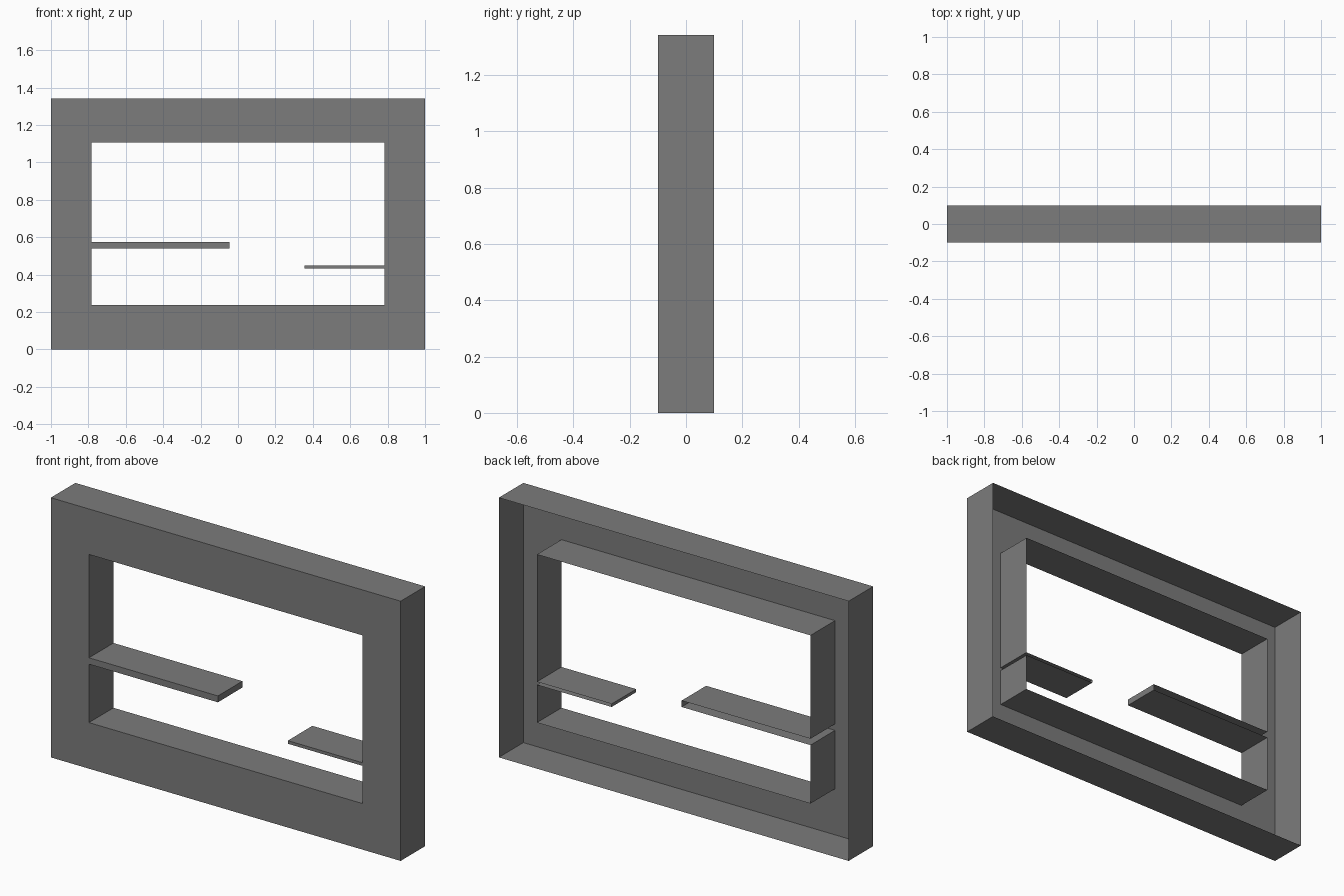
import bpy
import bmesh

cube = bpy.data.objects.get("Cube")
if cube:
    bpy.data.objects.remove(cube, do_unlink=True)

DEPTH = 0.2
HEIGHT = 1.342
SIDE = 0.782                # half width of the opening
LOW, HIGH = 0.238, 1.107    # opening bottom and top

# One flat grey for the whole shell
grey = bpy.data.materials.new("dark_grey")
grey.use_nodes = True
colour = (0.2, 0.2, 0.2, 1)
grey.diffuse_color = colour
grey.node_tree.nodes["Principled BSDF"].inputs["Base Color"].default_value = colour


def shelf(wall_x, tip_x, bottom, top):
    """Outline of a shelf growing out of a side wall, from bottom to top."""
    return [(wall_x, bottom), (tip_x, bottom), (tip_x, top), (wall_x, top)]


def add_loop(bm, points):
    """Closed edge loop in the front plane."""
    verts = [bm.verts.new((x, -DEPTH / 2, z)) for x, z in points]
    return [bm.edges.new((a, b)) for a, b in zip(verts, verts[1:] + verts[:1])]


# Outer rim, and the opening with both shelves as part of its outline
rim = [(-1, 0), (1, 0), (1, HEIGHT), (-1, HEIGHT)]
opening = [(-SIDE, LOW), (SIDE, LOW)]
opening += shelf(SIDE, 0.355, 0.433, 0.449)
opening += [(SIDE, HIGH), (-SIDE, HIGH)]
opening += reversed(shelf(-SIDE, -0.045, 0.54, 0.573))

bm = bmesh.new()
edges = add_loop(bm, rim) + add_loop(bm, opening)

# Front panel
bmesh.ops.triangle_fill(bm, edges=edges, use_beauty=True, normal=(0, -1, 0))
bmesh.ops.dissolve_limit(bm, angle_limit=0.01, verts=bm.verts[:], edges=bm.edges[:])

# Thin walls running back from every outline; the back stays open
border = [e for e in bm.edges if e.is_boundary]
walls = bmesh.ops.extrude_edge_only(bm, edges=border)["geom"]
bmesh.ops.translate(bm, vec=(0, DEPTH, 0),
                    verts=[v for v in walls if isinstance(v, bmesh.types.BMVert)])
bmesh.ops.recalc_face_normals(bm, faces=bm.faces[:])

# Keep the front panel facing forwards
front = max(bm.faces, key=lambda f: abs(f.normal.y) * f.calc_area())
if front.normal.y > 0:
    bmesh.ops.reverse_faces(bm, faces=bm.faces[:])

mesh = bpy.data.meshes.new("frame_with_shelves")
bm.to_mesh(mesh)
bm.free()
mesh.materials.append(grey)
frame = bpy.data.objects.new("frame_with_shelves", mesh)
bpy.context.collection.objects.link(frame)
